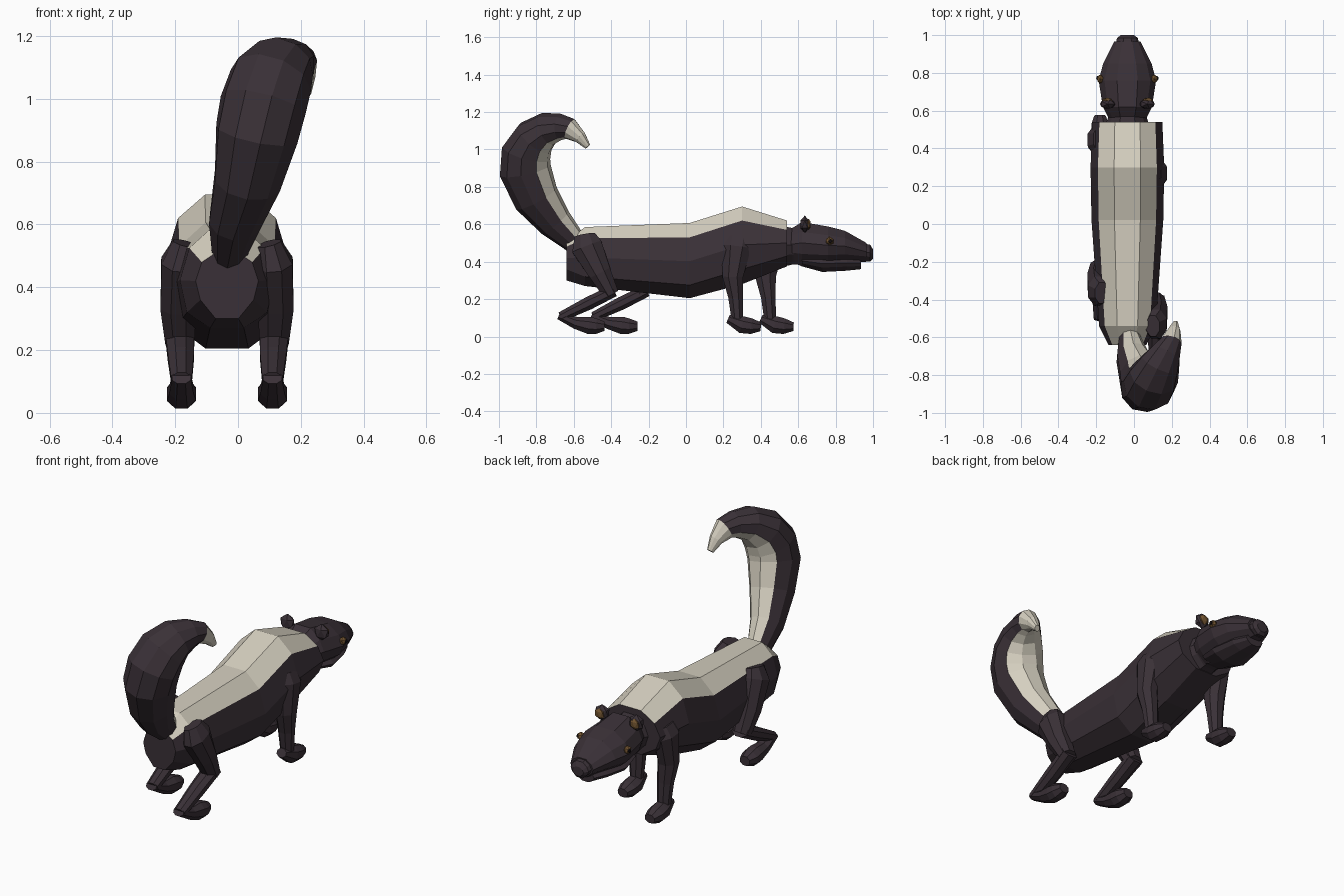
import bpy, bmesh, math
from mathutils import Vector

cube = bpy.data.objects.get("Cube")
if cube:
    bpy.data.objects.remove(cube)

MID = -0.035                     # centre line of the body
X = Vector((1, 0, 0))


def material(name, rgb):
    m = bpy.data.materials.new(name)
    m.use_nodes = True
    m.diffuse_color = (*rgb, 1)
    m.node_tree.nodes["Principled BSDF"].inputs["Base Color"].default_value = (*rgb, 1)
    return m


dark = material("dark fur", (0.042, 0.030, 0.038))
cream = material("cream fur", (0.66, 0.62, 0.52))
amber = material("amber brown", (0.17, 0.09, 0.03))
black = material("pupil black", (0.008, 0.006, 0.008))


def finish(name, bm, mats):
    bmesh.ops.recalc_face_normals(bm, faces=bm.faces)
    me = bpy.data.meshes.new(name)
    bm.to_mesh(me)
    bm.free()
    for m in mats:
        me.materials.append(m)
    ob = bpy.data.objects.new(name, me)
    bpy.context.collection.objects.link(ob)
    return ob


def skin(name, rings, rule=lambda i, k: 0, mats=(dark,), last=0):
    """Join cross-sections with quads and cap both ends."""
    bm = bmesh.new()
    loops = [[bm.verts.new(p) for p in r] for r in rings]
    n = len(loops[0])
    for i, (a, b) in enumerate(zip(loops, loops[1:])):
        for k in range(n):
            j = (k + 1) % n
            bm.faces.new((a[k], a[j], b[j], b[k])).material_index = rule(i, k)
    bm.faces.new(loops[0])
    bm.faces.new(loops[-1]).material_index = last
    return finish(name, bm, mats)


def section(y, h, top, edge, low, bottom):
    """Ten-sided upright cross-section, flat on top and below."""
    half = [(.36 * h, top), (.8 * h, edge), (h, (edge + low) / 2), (.85 * h, low), (.36 * h, bottom)]
    pts = [(-half[0][0], top)] + half + [(-x, z) for x, z in reversed(half[1:])]
    return [Vector((MID + x, y, z)) for x, z in pts]


def simple_section(y, h, top, bottom):
    d = top - bottom
    return section(y, h, top, top - .22 * d, bottom + .28 * d, bottom)


def tube_rings(pts, n, focus=None):
    """Rings across a path of (x, y, z, half width, half thickness)."""
    cs = [Vector(p[:3]) for p in pts]
    rings = []
    for i, (c, p) in enumerate(zip(cs, pts)):
        t = (cs[min(i + 1, len(cs) - 1)] - cs[max(i - 1, 0)]).normalized()
        inner = focus - c if focus else X.cross(t)
        side = t.cross(inner).normalized()
        inner = side.cross(t)
        angles = [(k + .5) * math.tau / n for k in range(n)]
        rings.append([c + side * p[3] * math.sin(a) + inner * p[4] * math.cos(a) for a in angles])
    return rings


def ball(name, loc, size, mat):
    bm = bmesh.new()
    bmesh.ops.create_icosphere(bm, subdivisions=1, radius=1)
    for v in bm.verts:
        v.co = Vector(loc) + Vector([a * b for a, b in zip(v.co, size)])
    return finish(name, bm, [mat])


# Body with the cream back
skin("body", [section(*s) for s in (
    (-.64, .10, .51, .48, .36, .30),
    (-.54, .15, .585, .525, .32, .27),
    (.02, .19, .607, .53, .275, .205),
    (.30, .195, .695, .62, .36, .28),
    (.54, .185, .62, .57, .43, .375))],
    lambda i, k: int(k in (9, 0, 1)), (dark, cream))

# Neck, head and jaw
skin("neck", [simple_section(*s) for s in (
    (.46, .14, .60, .36), (.57, .10, .58, .385), (.66, .11, .58, .39))])
skin("head", [simple_section(*s) for s in (
    (.56, .10, .575, .40), (.62, .13, .612, .375), (.76, .152, .588, .375),
    (.85, .128, .565, .39), (.965, .07, .50, .40))])
skin("nose", [simple_section(*s) for s in (
    (.94, .065, .50, .405), (.985, .055, .49, .40), (1.0, .035, .465, .415))])
skin("jaw", [simple_section(*s) for s in (
    (.62, .09, .43, .375), (.73, .115, .43, .345),
    (.86, .09, .43, .352), (.935, .055, .42, .36))])

# Tail curling up and over, cream on the inside and at the tip
tail = [(-.03, -.58, .49, .05, .06), (-.01, -.70, .61, .085, .095),
        (.03, -.80, .74, .11, .125), (.06, -.86, .89, .135, .14),
        (.08, -.855, .98, .14, .135), (.105, -.81, 1.06, .135, .115),
        (.14, -.74, 1.11, .11, .09), (.175, -.67, 1.12, .08, .07),
        (.198, -.62, 1.11, .055, .06), (.212, -.565, 1.065, .034, .036),
        (.218, -.525, 1.015, .014, .018)]
skin("tail", tube_rings(tail, 10, Vector((.10, -.60, .86))),
     lambda i, k: int(k in (8, 9, 0) or i >= 8), (dark, cream), 1)

# Legs, ears and eyes; the -x legs step forward
for label, s, step in (("left", 1, 0), ("right", -1, .175)):
    def limb(name, pts):
        moved = [(MID + s * x, y + step, z, w, t) for x, y, z, w, t in pts]
        skin(label + "_" + name, tube_rings(moved, 8))

    limb("front_leg", [(.14, .275, .525, .045, .075), (.155, .27, .48, .06, .085),
                       (.155, .25, .32, .055, .06), (.147, .265, .21, .045, .042),
                       (.145, .275, .09, .036, .034)])
    limb("front_foot", [(.145, .225, .095, .03, .025), (.145, .30, .063, .05, .05),
                        (.145, .35, .055, .05, .045), (.145, .40, .052, .032, .025)])
    limb("hind_thigh", [(.135, -.54, .54, .04, .06), (.15, -.53, .48, .063, .09),
                        (.155, -.46, .34, .062, .065), (.15, -.40, .225, .05, .045)])
    limb("hind_shank", [(.15, -.385, .245, .05, .035), (.147, -.52, .178, .045, .038),
                        (.145, -.67, .105, .036, .028)])
    limb("hind_foot", [(.145, -.68, .112, .033, .022), (.145, -.59, .073, .042, .035),
                       (.145, -.52, .06, .05, .05), (.145, -.48, .055, .05, .045),
                       (.145, -.435, .055, .032, .027)])

    ball(label + "_ear", (MID + s * .105, .635, .60), (.045, .028, .046), dark)
    ball(label + "_inner_ear", (MID + s * .108, .655, .60), (.03, .014, .03), amber)
    ball(label + "_eye", (MID + s * .143, .768, .51), (.02, .024, .024), amber)
    ball(label + "_pupil", (MID + s * .158, .772, .51), (.008, .012, .012), black)
